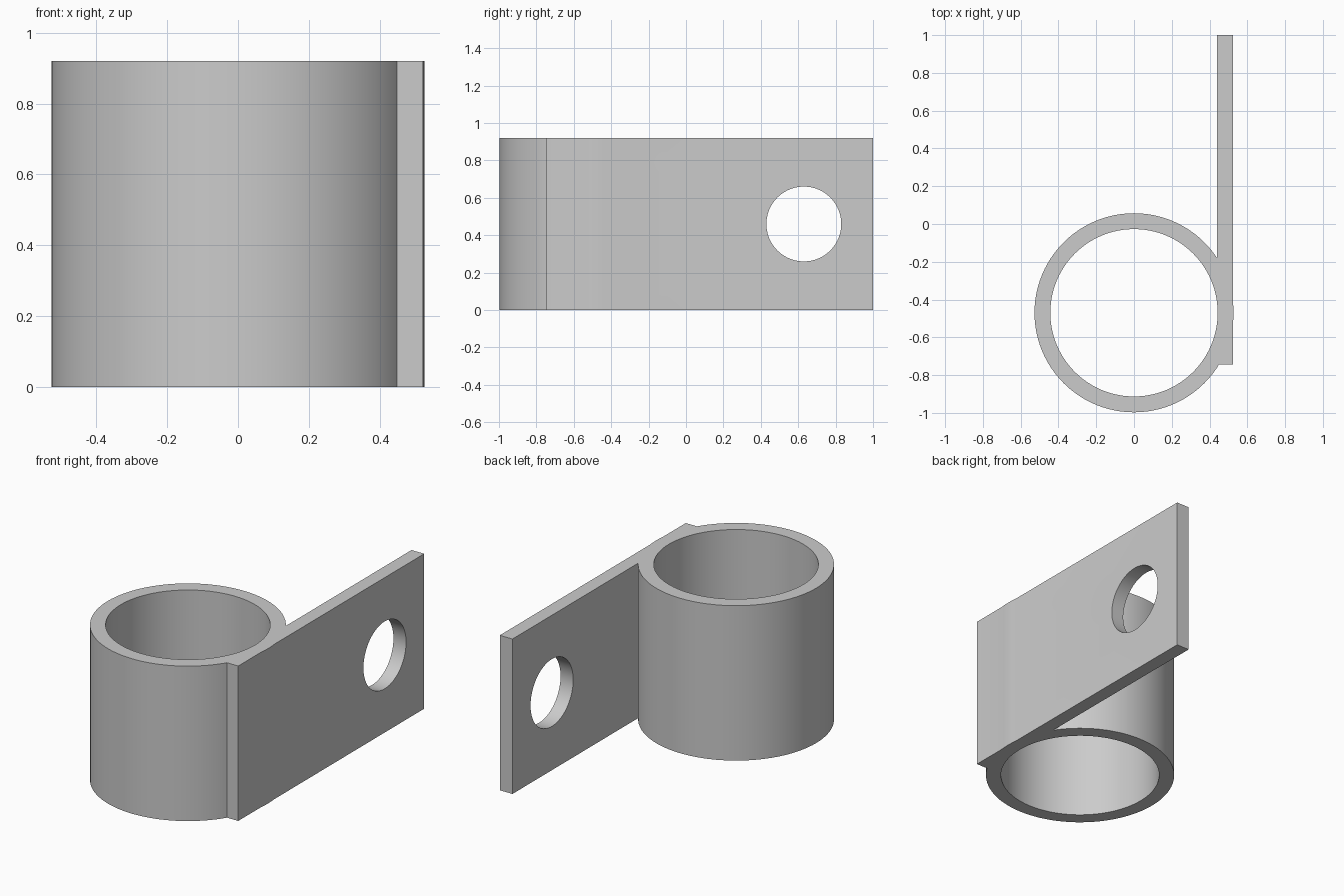
import bpy
import math

cube = bpy.data.objects.get("Cube")
if cube:
    bpy.data.objects.remove(cube, do_unlink=True)

HEIGHT = 0.92
RING_Y = -0.47
MID = HEIGHT / 2

steel = bpy.data.materials.new("plain grey")
steel.use_nodes = True
GREY = (0.6, 0.6, 0.6, 1)
steel.diffuse_color = GREY
steel.node_tree.nodes["Principled BSDF"].inputs["Base Color"].default_value = GREY


def cylinder(name, radius, depth, location, rotation=(0, 0, 0)):
    bpy.ops.mesh.primitive_cylinder_add(vertices=96, radius=radius, depth=depth,
                                        location=location, rotation=rotation)
    obj = bpy.context.object
    obj.name = name
    obj.data.materials.append(steel)
    return obj


def box(name, low, high):
    bpy.ops.mesh.primitive_cube_add(size=1, location=[(a + b) / 2 for a, b in zip(low, high)])
    obj = bpy.context.object
    obj.name = name
    obj.scale = [b - a for a, b in zip(low, high)]
    bpy.ops.object.transform_apply(location=False, rotation=False, scale=True)
    obj.data.materials.append(steel)
    return obj


def combine(target, tool, operation):
    """Apply a boolean and remove the tool."""
    bpy.context.view_layer.update()
    mod = target.modifiers.new(tool.name, 'BOOLEAN')
    mod.operation = operation
    mod.solver = 'EXACT'
    mod.object = tool
    bpy.context.view_layer.objects.active = target
    bpy.ops.object.modifier_apply(modifier=mod.name)
    bpy.data.objects.remove(tool, do_unlink=True)


# Round sleeve joined to the flat mounting tab
bracket = cylinder("sleeve_bracket", 0.527, HEIGHT, (0, RING_Y, MID))
tab = box("mounting_tab", (0.44, -0.745, 0), (0.523, 1, HEIGHT))
combine(bracket, tab, 'UNION')

# Open bore of the sleeve
bore = cylinder("sleeve_bore", 0.443, HEIGHT * 2, (0, RING_Y, MID))
combine(bracket, bore, 'DIFFERENCE')

# Bolt hole through the tab
bolt_hole = cylinder("bolt_hole", 0.2, 0.4, (0.48, 0.63, MID), (0, math.pi / 2, 0))
combine(bracket, bolt_hole, 'DIFFERENCE')

# Smooth curves with crisp edges
bpy.ops.object.select_all(action='DESELECT')
bracket.select_set(True)
bpy.context.view_layer.objects.active = bracket
bpy.ops.object.shade_smooth_by_angle(angle=math.radians(20))
